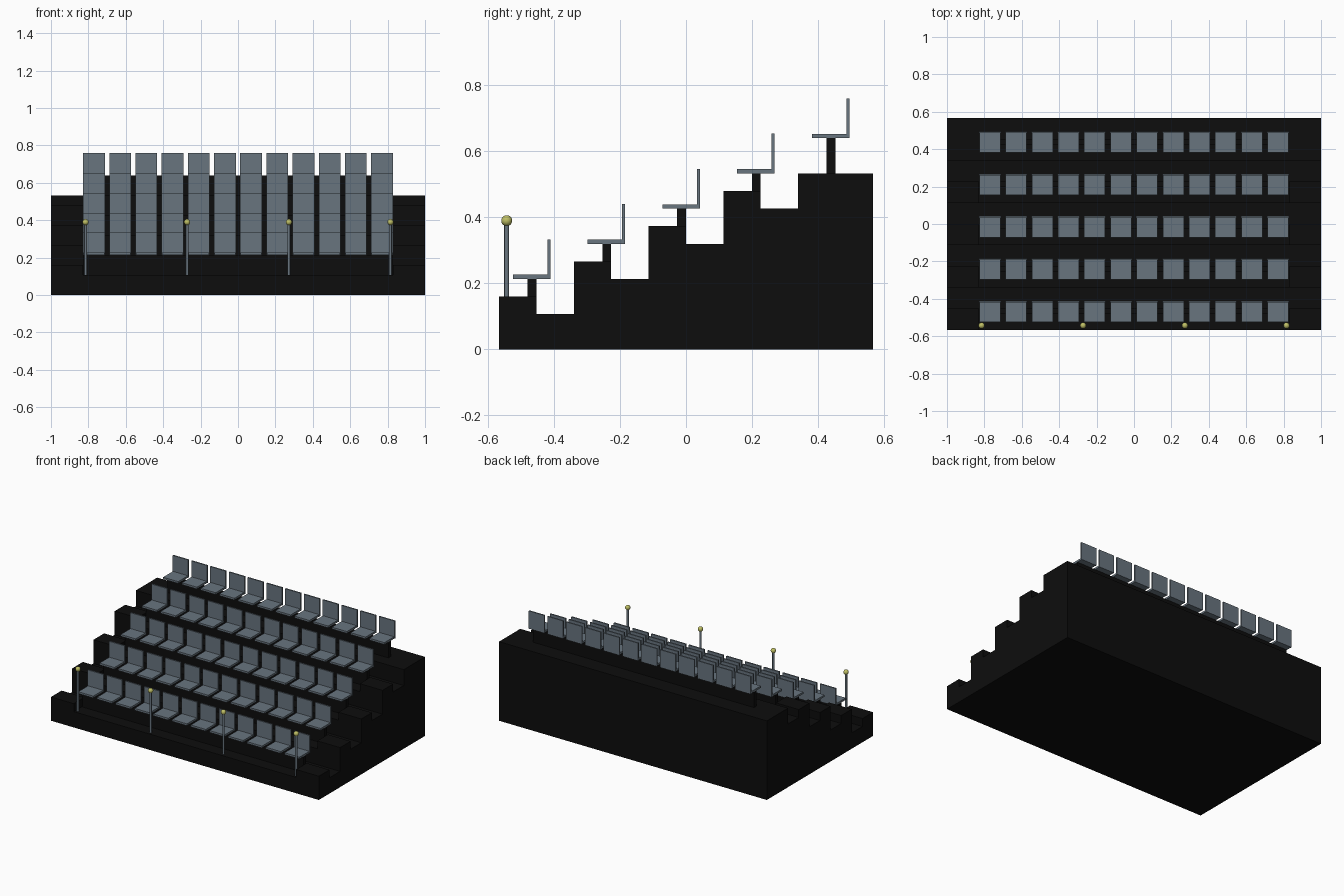
import bpy, bmesh

if "Cube" in bpy.data.objects:
    bpy.data.objects.remove(bpy.data.objects["Cube"])


def material(name, rgb):
    m = bpy.data.materials.new(name)
    m.diffuse_color = (*rgb, 1)
    m.use_nodes = True
    m.node_tree.nodes["Principled BSDF"].inputs["Base Color"].default_value = m.diffuse_color
    return m


BLACK = material("black concrete", (0.004, 0.004, 0.004))
GREY = material("slate grey", (0.14, 0.177, 0.212))
YELLOW = material("lamp yellow", (0.52, 0.52, 0.13))

TIERS, DEPTH, RISE, FRONT = 5, 0.2264, 0.1067, -0.566


def finish(bm, name, mat):
    bmesh.ops.recalc_face_normals(bm, faces=bm.faces)
    me = bpy.data.meshes.new(name)
    bm.to_mesh(me)
    bm.free()
    me.materials.append(mat)
    ob = bpy.data.objects.new(name, me)
    bpy.context.collection.objects.link(ob)
    return ob


def box(name, x0, x1, y0, y1, z0, z1, mat):
    bm = bmesh.new()
    bmesh.ops.create_cube(bm, size=1)
    for v in bm.verts:
        v.co = (x0 if v.co.x < 0 else x1,
                y0 if v.co.y < 0 else y1,
                z0 if v.co.z < 0 else z1)
    return finish(bm, name, mat)


# Stepped stand: one side profile extruded across the width
profile = [(-FRONT, 0), (FRONT, 0)]
for i in range(TIERS):
    y, z = FRONT + DEPTH * i, RISE * (i + 1)
    profile += [(y, z), (y + DEPTH, z)]
bm = bmesh.new()
face = bm.faces.new([bm.verts.new((-1, y, z)) for y, z in profile])
ext = bmesh.ops.extrude_face_region(bm, geom=[face])
for v in ext["geom"]:
    if isinstance(v, bmesh.types.BMVert):
        v.co.x = 1
finish(bm, "stepped_stand", BLACK)

for i in range(TIERS):
    y, z = FRONT + DEPTH * i, RISE * (i + 1)
    # Half steps in the two side aisles (none on the top tier)
    if i < TIERS - 1:
        for s in (-1, 1):
            box("aisle_step", min(s, s * 0.83), max(s, s * 0.83),
                y, y + 0.113, z - 0.01, z + RISE / 2, BLACK)
    # Rail carrying the seats
    box("seat_rail", -0.825, 0.825, y + 0.086, y + 0.113,
        z - 0.005, z + RISE, BLACK)
    # Twelve seats with backrests
    for k in range(12):
        x = (k - 5.5) * 0.14
        box("seat", x - 0.056, x + 0.056, y + 0.042, y + 0.15,
            z + RISE, z + RISE + 0.013, GREY)
        box("backrest", x - 0.058, x + 0.058, y + 0.146, y + 0.155,
            z + RISE, z + RISE + 0.12, GREY)

# Front posts with lamp balls
for x in (-0.815, -0.272, 0.272, 0.815):
    bpy.ops.mesh.primitive_cylinder_add(vertices=16, radius=0.0075, depth=0.28,
                                        location=(x, -0.543, 0.245))
    bpy.ops.object.shade_smooth_by_angle()
    post = bpy.context.object
    post.name = "front_post"
    post.data.materials.append(GREY)
    bpy.ops.mesh.primitive_uv_sphere_add(segments=16, ring_count=10, radius=0.0165,
                                         location=(x, -0.543, 0.39))
    bpy.ops.object.shade_smooth()
    ball = bpy.context.object
    ball.name = "lamp_ball"
    ball.data.materials.append(YELLOW)
